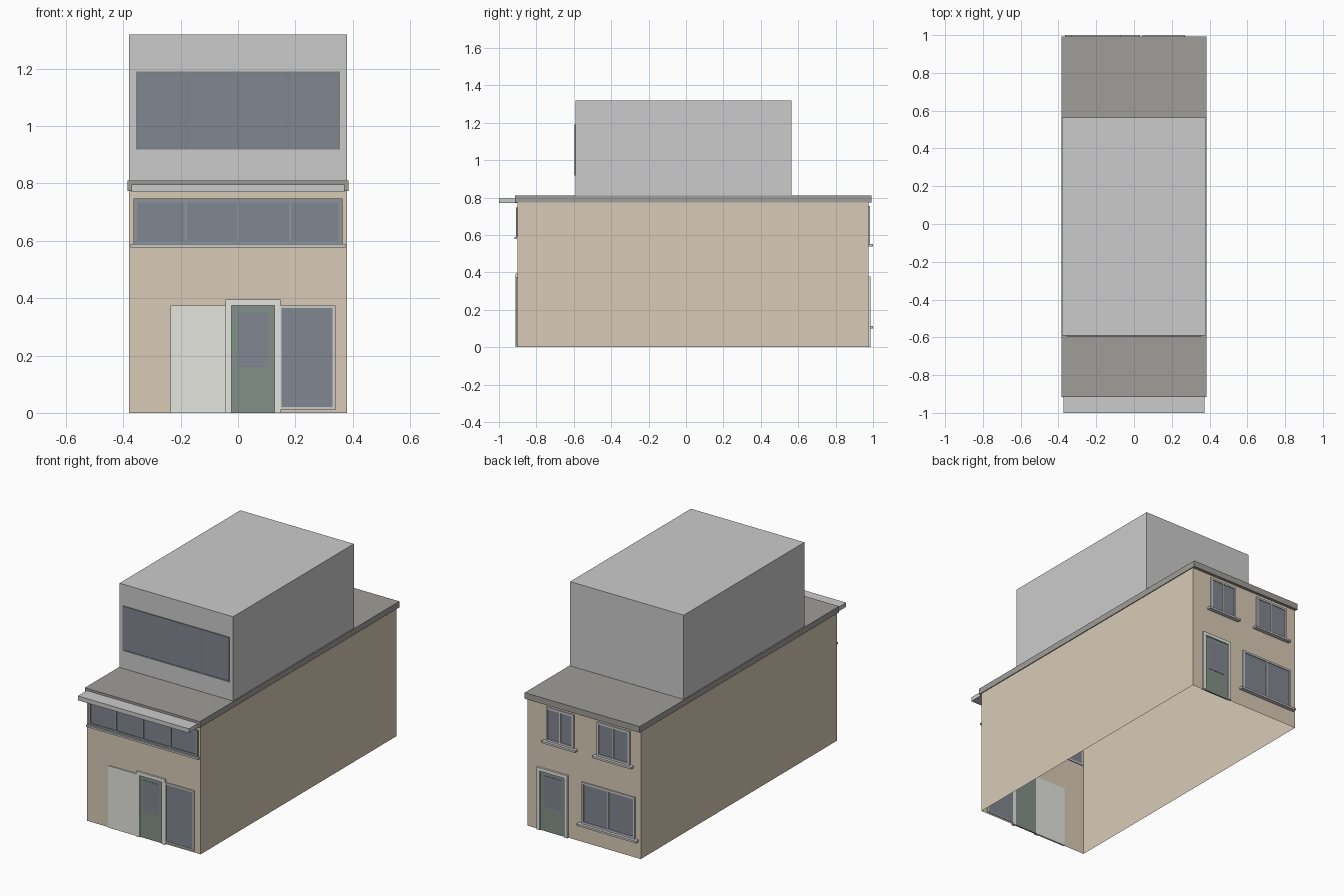
import bpy, bmesh

if "Cube" in bpy.data.objects:
    bpy.data.objects.remove(bpy.data.objects["Cube"])


def material(name, rgb):
    m = bpy.data.materials.new(name)
    m.diffuse_color = (*rgb, 1)
    m.use_nodes = True
    m.node_tree.nodes["Principled BSDF"].inputs["Base Color"].default_value = m.diffuse_color
    return m


BRICK = material("brick", (0.69, 0.60, 0.47))
ROOF = material("roof_felt", (0.35, 0.34, 0.32))
GLASS = material("glass", (0.22, 0.24, 0.28))
DARK = material("dark_frame", (0.21, 0.23, 0.24))
SLATE = material("slate_frame", (0.27, 0.30, 0.32))
GREEN = material("door_green", (0.23, 0.28, 0.25))
CREAM = material("cream", (0.78, 0.78, 0.74))
GREY = material("trim_grey", (0.69, 0.69, 0.69))


def boxes(name, mat, *bounds, open_ends=False):
    """One object from boxes given as (x0, x1, y0, y1, z0, z1)."""
    bm = bmesh.new()
    for x0, x1, y0, y1, z0, z1 in bounds:
        vs = bmesh.ops.create_cube(bm, size=1)["verts"]
        for v in vs:
            v.co.x = x1 if v.co.x > 0 else x0
            v.co.y = y1 if v.co.y > 0 else y0
            v.co.z = z1 if v.co.z > 0 else z0
    if open_ends:
        bm.normal_update()
        ends = [f for f in bm.faces if abs(f.normal.z) > 0.9]
        bmesh.ops.delete(bm, geom=ends, context="FACES_ONLY")
    me = bpy.data.meshes.new(name)
    bm.to_mesh(me)
    bm.free()
    if mat:
        me.materials.append(mat)
    ob = bpy.data.objects.new(name, me)
    bpy.context.collection.objects.link(ob)
    return ob


def out(wall, side, a, b):
    """y range from depth a to b outside a wall (side -1 front, 1 back)."""
    return tuple(sorted((wall + side * a, wall + side * b)))


def window(name, wall, side, x0, x1, z0, z1, panes, mat, t=0.012, bar=0.008, depth=0.008):
    """Glass sheet, surrounding frame and evenly spaced mullions."""
    boxes(name + "_glass", GLASS, (x0 + t / 2, x1 - t / 2, *out(wall, side, -0.005, 0.003), z0 + t / 2, z1 - t / 2))
    y = out(wall, side, -0.005, depth)
    parts = [(x0, x1, *y, z0, z0 + t), (x0, x1, *y, z1 - t, z1),
             (x0, x0 + t, *y, z0 + t, z1 - t), (x1 - t, x1, *y, z0 + t, z1 - t)]
    for i in range(1, panes):
        c = x0 + (x1 - x0) * i / panes
        parts.append((c - bar / 2, c + bar / 2, *y, z0 + t, z1 - t))
    boxes(name + "_frame", mat, *parts)


def sill(name, wall, side, x0, x1, z0, z1, depth):
    boxes(name, GREY, (x0, x1, *out(wall, side, -0.005, depth), z0, z1))


def door(name, wall, side, x0, x1, h, t, pane):
    """Door leaf with a glazed panel, set in a three-sided surround."""
    y = out(wall, side, -0.005, 0.012)
    boxes(name + "_surround", CREAM, (x0, x0 + t, *y, 0, h), (x1 - t, x1, *y, 0, h),
          (x0 + t, x1 - t, *y, h - t, h))
    boxes(name + "_leaf", GREEN, (x0 + t, x1 - t, *out(wall, side, -0.005, 0.004), 0, h - t))
    boxes(name + "_pane", GLASS, (x0 + t + 0.022, x1 - t - 0.022, *out(wall, side, 0, 0.006), *pane))


FRONT, BACK, UPPER = -0.90, 0.975, -0.59

# Main volumes: open-bottomed walls, flat roof, upper storey, canopy
boxes("walls", BRICK, (-0.38, 0.38, FRONT, BACK, 0, 0.78), open_ends=True)
boxes("flat_roof", ROOF, (-0.385, 0.385, -0.915, 0.993, 0.773, 0.81))
boxes("upper_storey", None, (-0.38, 0.38, UPPER, 0.565, 0.80, 1.32))
boxes("front_canopy", None, (-0.372, 0.372, -1.0, -0.89, 0.77, 0.796))

# Front openings
window("upper_window", UPPER, -1, -0.356, 0.355, 0.918, 1.19, 4, DARK, t=0.008, depth=0.005)
window("front_window", FRONT, -1, -0.365, 0.365, 0.586, 0.747, 4, SLATE, t=0.014)
sill("front_sill", FRONT, -1, -0.375, 0.375, 0.577, 0.588, 0.018)
boxes("front_panel", CREAM, (-0.235, -0.04, FRONT - 0.006, FRONT + 0.005, 0, 0.375))
door("front_door", FRONT, -1, -0.043, 0.148, 0.395, 0.021, (0.16, 0.35))
window("side_light", FRONT, -1, 0.142, 0.34, 0.01, 0.375, 1, GREY, t=0.01)

# Back openings
door("back_door", BACK, 1, 0.105, 0.31, 0.378, 0.02, (0.15, 0.335))
for name, x0, x1, z0, z1 in (("back_lower", -0.345, 0.012, 0.113, 0.365),
                             ("back_upper_a", 0.065, 0.25, 0.551, 0.755),
                             ("back_upper_b", -0.31, -0.09, 0.551, 0.755)):
    window(name, BACK, 1, x0, x1, z0, z1, 2, GREY, t=0.012)
    sill(name + "_sill", BACK, 1, x0 - 0.021, x1 + 0.021, z0 - 0.012, z0, 0.025)
